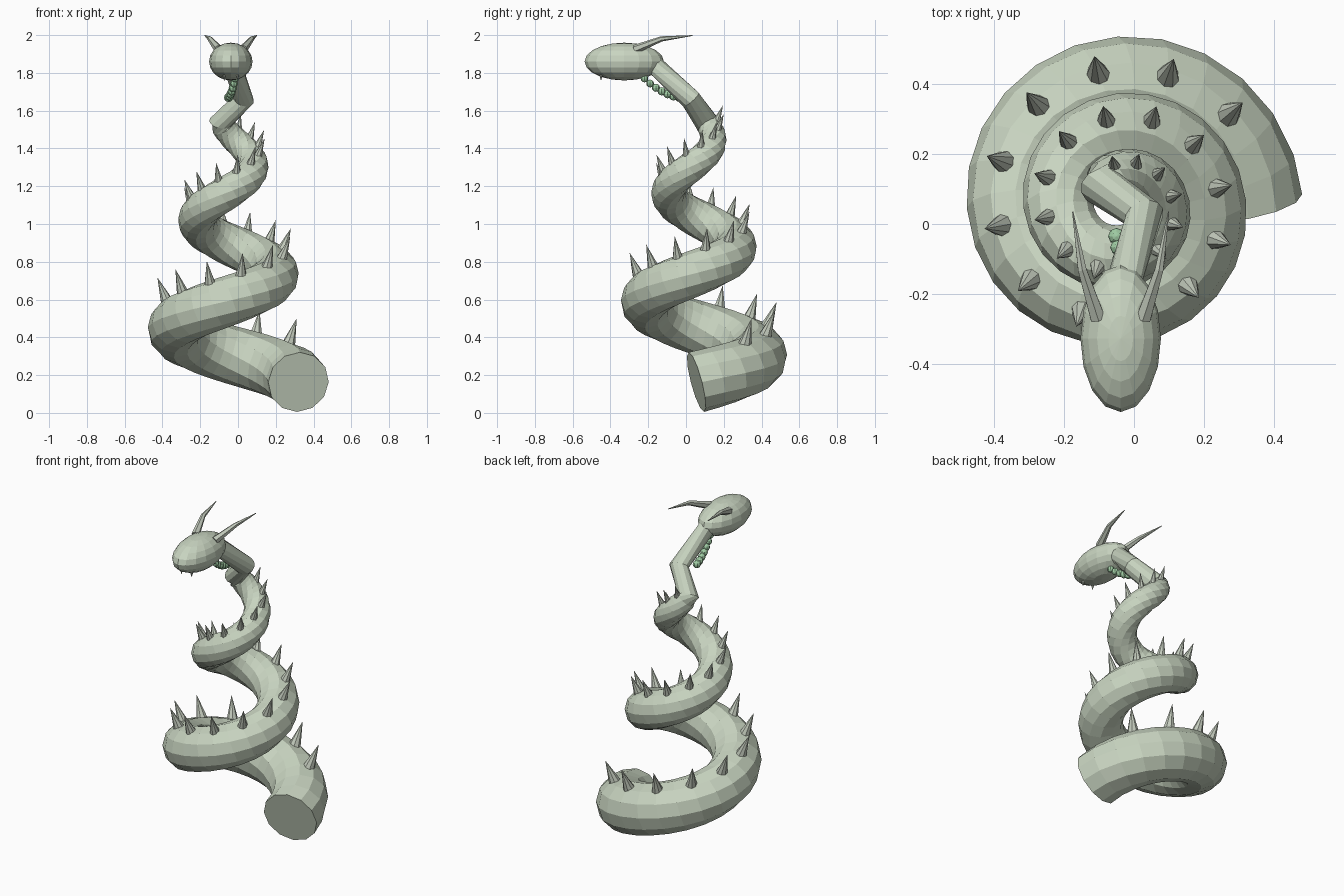
import bpy, bmesh
from math import sin, cos, pi, radians
from mathutils import Vector, Matrix

cube = bpy.data.objects.get("Cube")
if cube:
    bpy.data.objects.remove(cube, do_unlink=True)


def material(name, color):
    m = bpy.data.materials.new(name)
    m.use_nodes = True
    m.diffuse_color = color
    m.node_tree.nodes["Principled BSDF"].inputs["Base Color"].default_value = color
    return m


SCALE = material("pale grey green", (0.58, 0.66, 0.53, 1))
BONE = material("bone grey", (0.55, 0.60, 0.51, 1))
BEAD = material("soft green", (0.36, 0.62, 0.38, 1))


def finish(bm, name, mat):
    bmesh.ops.recalc_face_normals(bm, faces=bm.faces)
    mesh = bpy.data.meshes.new(name)
    bm.to_mesh(mesh)
    bm.free()
    mesh.materials.append(mat)
    obj = bpy.data.objects.new(name, mesh)
    bpy.context.collection.objects.link(obj)
    return obj


def loft(bm, points, radii, sides):
    """Sweep a polygon of changing radius along a path and cap both ends."""
    rings = []
    last = len(points) - 1
    for i, (p, r) in enumerate(zip(points, radii)):
        t = Vector()
        if i < last:
            t += (points[i + 1] - p).normalized()
        if i > 0:
            t += (p - points[i - 1]).normalized()
        t.normalize()
        side = t.cross(Vector((0, 0, 1))).normalized()
        up = side.cross(t)
        rings.append([bm.verts.new(p + r * (up * cos(a) + side * sin(a)))
                      for a in (2 * pi * k / sides for k in range(sides))])
    for a, b in zip(rings, rings[1:]):
        for k in range(sides):
            j = (k + 1) % sides
            bm.faces.new((a[k], a[j], b[j], b[k]))
    bm.faces.new(rings[0])
    bm.faces.new(rings[-1])


def cone(bm, base, direction, radius, length, sides):
    turn = direction.to_track_quat("Z", "Y").to_matrix().to_4x4()
    bmesh.ops.create_cone(
        bm, cap_ends=True, segments=sides, radius1=radius, radius2=0, depth=length,
        matrix=Matrix.Translation(base + direction * length / 2) @ turn)


# Tapering helix that the body follows
MID_X, MID_Y = -0.038, 0.055


def outward(deg):
    return Vector((cos(radians(deg)), sin(radians(deg)), 0))


def helix(deg):
    n = deg / 180
    p = outward(deg) * (0.358 - 0.06 * n)
    return p + Vector((MID_X, MID_Y, 0.163 + 0.29 * n))


def thickness(deg):
    return 0.163 - 0.021 * deg / 180


# Coiled body ending in a bent neck
angles = range(0, 856, 15)
path = [helix(a) for a in angles] + [Vector((0.03, 0.025, 1.66)), Vector((-0.03, -0.17, 1.845))]
radii = [thickness(a) for a in angles] + [0.056, 0.05]
bm = bmesh.new()
loft(bm, path, radii, 12)
finish(bm, "coiled_body", SCALE)

# Row of spikes leaning slightly away from the coil's axis
bm = bmesh.new()
for k in range(27):
    a = 40 + 30 * k
    r = thickness(a)
    lean = radians(22)
    d = outward(a) * sin(lean) + Vector((0, 0, cos(lean)))
    cone(bm, helix(a) + d * r * 0.9, d, 0.008 + 0.18 * r, 0.05 + 0.65 * r, 8)
finish(bm, "back_spikes", BONE)

# Egg-shaped head
HEAD = Vector((MID_X, -0.327, 1.86))
bm = bmesh.new()
bmesh.ops.create_uvsphere(bm, u_segments=16, v_segments=10, radius=1,
                          matrix=Matrix.Translation(HEAD) @ Matrix.Diagonal((0.115, 0.21, 0.1, 1)))
finish(bm, "head", SCALE)

# Swept-back horns and small fangs on both sides
for side, label in ((1, "left"), (-1, "right")):
    bm = bmesh.new()
    loft(bm, [Vector((MID_X + side * x, y, z)) for x, y, z in
              ((0.065, -0.27, 1.925), (0.11, -0.13, 1.98), (0.137, 0.035, 1.998))],
         (0.024, 0.014, 0.002), 6)
    finish(bm, label + "_horn", BONE)
    bm = bmesh.new()
    cone(bm, Vector((MID_X + side * 0.035, -0.45, 1.79)), Vector((0, 0, -1)), 0.009, 0.033, 6)
    finish(bm, label + "_fang", BONE)

# Beads along the throat
bm = bmesh.new()
start, bend, end = (Vector(p) for p in
                    ((-0.05, -0.035, 1.67), (-0.035, -0.13, 1.685), (-0.015, -0.22, 1.77)))
COUNT = 7
for k in range(COUNT):
    t = k / (COUNT - 1)
    p = start * (1 - t) ** 2 + bend * 2 * t * (1 - t) + end * t ** 2
    bmesh.ops.create_uvsphere(bm, u_segments=8, v_segments=6, radius=0.024 - 0.004 * t,
                              matrix=Matrix.Translation(p))
finish(bm, "throat_beads", BEAD)
